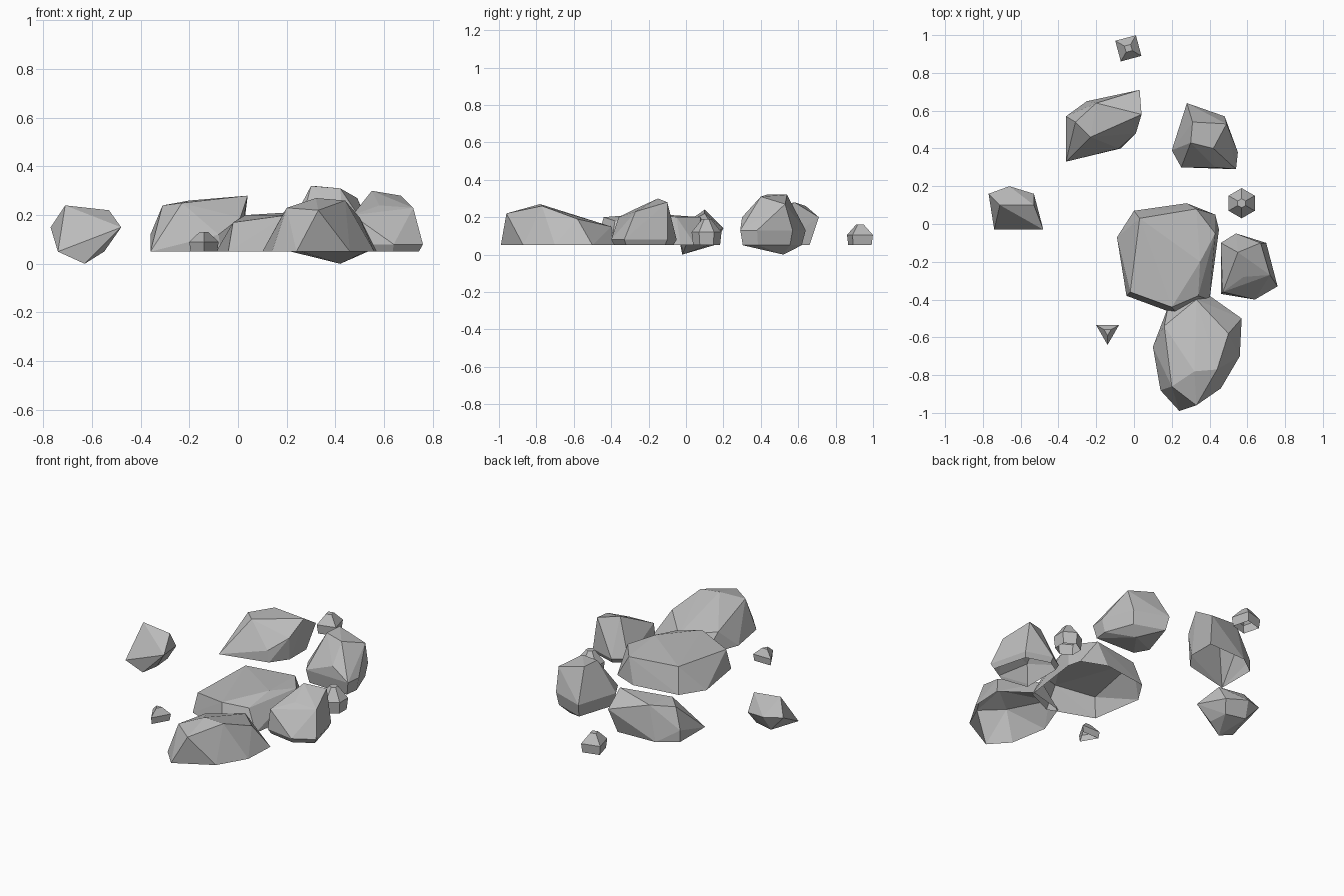
import bpy
import bmesh
import math

GROUND = .05

default_cube = bpy.data.objects.get("Cube")
if default_cube:
    bpy.data.objects.remove(default_cube, do_unlink=True)

# One stone grey for every boulder
stone_grey = bpy.data.materials.new("stone_grey")
stone_grey.use_nodes = True
grey_value = (.5, .5, .5, 1)
stone_grey.diffuse_color = grey_value
shader = stone_grey.node_tree.nodes["Principled BSDF"]
shader.inputs["Base Color"].default_value = grey_value


def rock(name, outline, peaks, belly=0, foot=1, open_base=True):
    """Stretch a faceted shell over an outline and its peaks.

    The outline is lifted by belly, and its copy on the ground is shrunk by foot.
    """
    bm = bmesh.new()
    centre_x = sum(x for x, y in outline) / len(outline)
    centre_y = sum(y for x, y in outline) / len(outline)
    for x, y in outline:
        foot_x = centre_x + foot * (x - centre_x)
        foot_y = centre_y + foot * (y - centre_y)
        bm.verts.new((foot_x, foot_y, GROUND))
        if belly:
            bm.verts.new((x, y, GROUND + belly))
    for peak in peaks:
        bm.verts.new(peak)
    bmesh.ops.convex_hull(bm, input=list(bm.verts), use_existing_faces=False)

    # Drop any points left inside the shell
    loose = [vert for vert in bm.verts if not vert.link_faces]
    bmesh.ops.delete(bm, geom=loose, context="VERTS")
    bmesh.ops.recalc_face_normals(bm, faces=list(bm.faces))

    # Shells that sit on the ground have no underside
    if open_base:
        underside = [face for face in bm.faces
                     if all(math.isclose(vert.co.z, GROUND, abs_tol=.001)
                            for vert in face.verts)]
        bmesh.ops.delete(bm, geom=underside, context="FACES")

    mesh = bpy.data.meshes.new(name)
    bm.to_mesh(mesh)
    bm.free()
    mesh.materials.append(stone_grey)
    boulder = bpy.data.objects.new(name, mesh)
    bpy.context.scene.collection.objects.link(boulder)


def ring(x, y, radius, sides, tip):
    """Return a regular outline with one corner in the tip direction."""
    angles = [tip + math.tau * step / sides for step in range(sides)]
    return [(x + radius * math.cos(angle), y + radius * math.sin(angle))
            for angle in angles]


def pebble(name, x, y, radius, height, sides, tip):
    """Make a small stone with a regular outline and a narrow crown."""
    crown = [(crown_x, crown_y, GROUND + height)
             for crown_x, crown_y in ring(x, y, radius * .3, sides, tip)]
    rock(name, ring(x, y, radius, sides, tip), crown, belly=height / 2, foot=.9)


# Two large boulders that touch each other
rock("middle_boulder",
     outline=[(0, .07), (.28, .11), (.43, .05), (.45, -.03),
              (.4, -.4), (.23, -.48), (-.04, -.38), (-.09, -.07)],
     peaks=[(.03, .03, .2), (.33, .08, .2), (.43, -.05, .2), (.35, -.2, .22),
            (.34, -.38, .18), (.2, -.44, .2), (-.02, -.36, .17)])

rock("front_boulder",
     outline=[(.18, -.44), (.1, -.65), (.14, -.88), (.24, -.99),
              (.46, -.87), (.56, -.7), (.57, -.5), (.4, -.38)],
     peaks=[(.16, -.54, .16), (.2, -.86, .23), (.33, -.96, .22), (.32, -.78, .27),
            (.44, -.77, .26), (.5, -.58, .19), (.33, -.4, .15)])

# Medium boulder beside the large pair
rock("right_boulder",
     outline=[(.46, -.1), (.54, -.05), (.7, -.1), (.76, -.33), (.64, -.4), (.46, -.37)],
     peaks=[(.55, -.15, .3), (.67, -.1, .28), (.58, -.28, .24),
            (.72, -.27, .23), (.47, -.36, .2)],
     belly=.03, foot=.9)

# Medium boulders along the back
rock("back_right_boulder",
     outline=[(.28, .64), (.48, .57), (.55, .38), (.54, .29), (.25, .3), (.2, .39)],
     peaks=[(.3, .43, .32), (.31, .54, .32), (.42, .4, .31),
            (.49, .53, .27), (.43, .3, .2), (.42, .52, 0)],
     belly=.08, foot=.9, open_base=False)

rock("back_left_boulder",
     outline=[(-.36, .33), (-.36, .57), (-.25, .65), (0, .66), (0, .5), (-.07, .4)],
     peaks=[(-.36, .57, .12), (-.2, .64, .26), (-.31, .54, .24), (-.23, .46, .25),
            (-.08, .4, .12), (.01, .48, .19), (.04, .58, .28), (.03, .71, .2)])

# Detached boulder resting on one point
rock("left_boulder",
     outline=[(-.74, -.03), (-.55, 0), (-.56, .12), (-.68, .15)],
     peaks=[(-.71, .1, .24), (-.53, .1, .22), (-.48, -.03, .15), (-.77, .16, .15),
            (-.66, .2, .14), (-.53, .16, .12), (-.63, -.02, 0)],
     open_base=False)

# Small stones scattered around
pebble("right_stone", x=.57, y=.11, radius=.08, height=.14, sides=6, tip=math.pi / 2)
pebble("back_stone", x=-.03, y=.93, radius=.08, height=.11, sides=4, tip=math.pi / 3)
pebble("front_stone", x=-.14, y=-.57, radius=.07, height=.08, sides=3, tip=-math.pi / 2)
